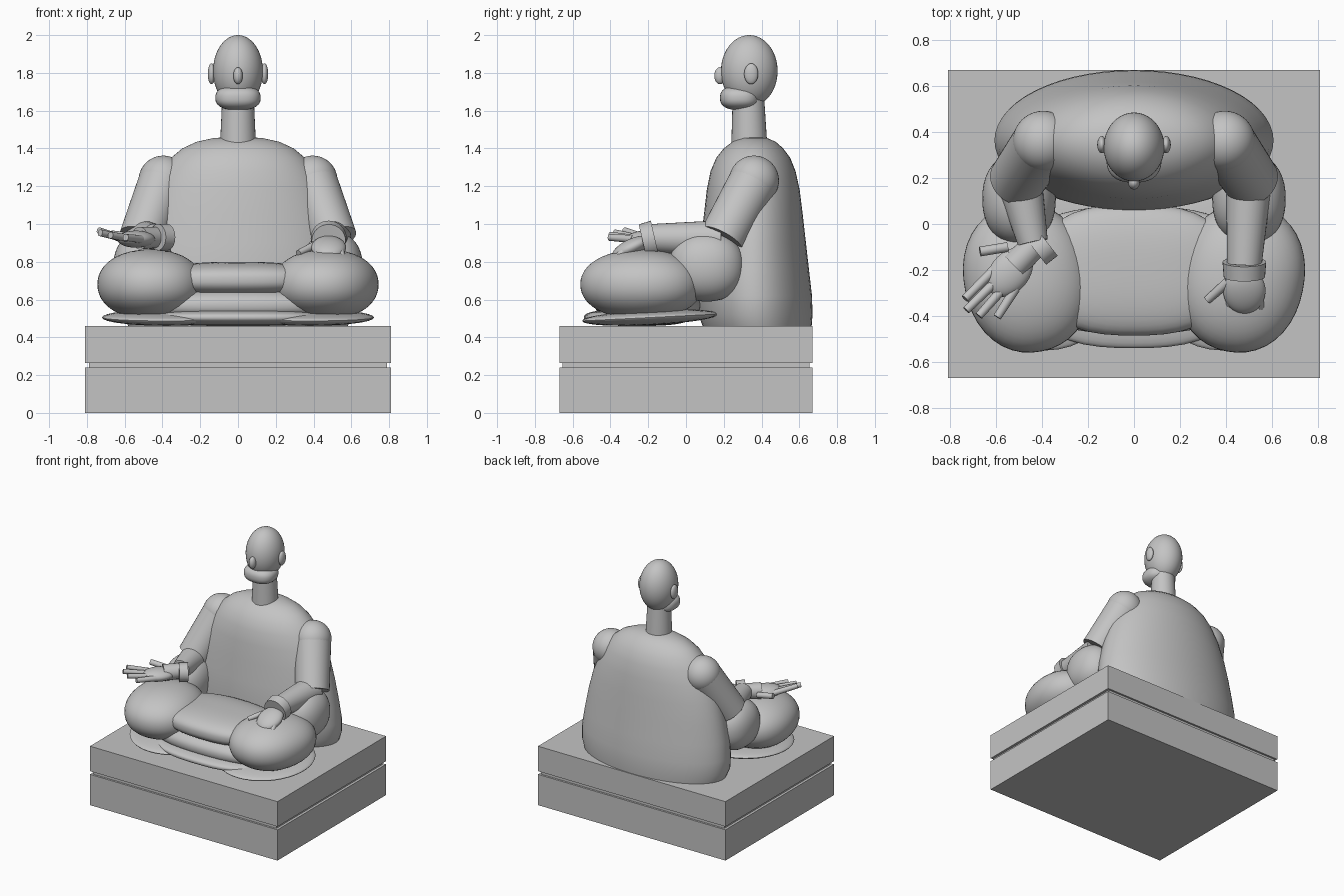
import bpy, bmesh, math
from mathutils import Vector, Matrix

if "Cube" in bpy.data.objects:
    bpy.data.objects.remove(bpy.data.objects["Cube"])

stone = bpy.data.materials.new("grey stone")
stone.diffuse_color = (0.55, 0.55, 0.55, 1)
stone.use_nodes = True
stone.node_tree.nodes["Principled BSDF"].inputs["Base Color"].default_value = stone.diffuse_color


def finish(bm, name, smooth=True, angle=40):
    bmesh.ops.recalc_face_normals(bm, faces=bm.faces)
    me = bpy.data.meshes.new(name)
    bm.to_mesh(me)
    bm.free()
    me.materials.append(stone)
    for p in me.polygons:
        p.use_smooth = smooth
    if smooth:
        me.set_sharp_from_angle(angle=math.radians(angle))
    ob = bpy.data.objects.new(name, me)
    bpy.context.collection.objects.link(ob)
    return ob


def box(name, x, y, z0, z1):
    bm = bmesh.new()
    bmesh.ops.create_cube(bm, size=1)
    for v in bm.verts:
        v.co = Vector((v.co.x * 2 * x, v.co.y * 2 * y, z0 + (v.co.z + 0.5) * (z1 - z0)))
    finish(bm, name, smooth=False)


def blob(name, loc, r, power=2.0, rot_z=0.0, rot_x=0.0):
    """Ellipsoid; a power over 2 makes it boxier."""
    bm = bmesh.new()
    bmesh.ops.create_uvsphere(bm, u_segments=40, v_segments=24, radius=1)
    turn = Matrix.Rotation(rot_z, 3, 'Z') @ Matrix.Rotation(rot_x, 3, 'X')
    for v in bm.verts:
        c = v.co / sum(abs(a) ** power for a in v.co) ** (1 / power)
        v.co = turn @ Vector((c.x * r[0], c.y * r[1], c.z * r[2])) + Vector(loc)
    finish(bm, name)


def tube(name, a, b, r0, r1, segs=32):
    """Tapered cylinder from a to b."""
    a, b = Vector(a), Vector(b)
    bm = bmesh.new()
    bmesh.ops.create_cone(bm, cap_ends=True, segments=segs, radius1=r0, radius2=r1, depth=(b - a).length)
    turn = (b - a).to_track_quat('Z', 'Y').to_matrix().to_4x4()
    bmesh.ops.transform(bm, matrix=Matrix.Translation((a + b) / 2) @ turn, verts=bm.verts)
    finish(bm, name)


def loft(name, rings, segs=56):
    """Ellipse rings given as (z, half width, front y, back y)."""
    bm = bmesh.new()
    loops = []
    for z, w, yf, yb in rings:
        cy, ry = (yf + yb) / 2, (yb - yf) / 2
        loops.append([bm.verts.new((w * math.cos(t), cy + ry * math.sin(t), z))
                      for t in (2 * math.pi * i / segs for i in range(segs))])
    for lo, hi in zip(loops, loops[1:]):
        for i in range(segs):
            j = (i + 1) % segs
            bm.faces.new((lo[i], lo[j], hi[j], hi[i]))
    bm.faces.new(loops[0])
    bm.faces.new(loops[-1])
    finish(bm, name)


# Plinth: two blocks with a recessed joint
box("plinth_lower", 0.81, 0.67, 0, 0.24)
box("plinth_joint", 0.79, 0.655, 0.23, 0.27)
box("plinth_upper", 0.81, 0.67, 0.265, 0.46)

# Robed torso
loft("torso", [
    (0.455, 0.58, 0.09, 0.665), (0.52, 0.605, 0.065, 0.67), (0.62, 0.607, 0.06, 0.667),
    (0.75, 0.59, 0.06, 0.652), (0.90, 0.56, 0.075, 0.635), (1.05, 0.52, 0.095, 0.618),
    (1.18, 0.465, 0.11, 0.602), (1.28, 0.41, 0.13, 0.58), (1.35, 0.355, 0.16, 0.552),
    (1.40, 0.295, 0.20, 0.515), (1.435, 0.22, 0.245, 0.475), (1.455, 0.13, 0.29, 0.43),
    (1.46, 0.05, 0.33, 0.39)])

# Neck and head
tube("neck", (0, 0.335, 1.42), (0, 0.33, 1.68), 0.095, 0.083)
blob("head", (0, 0.335, 1.81), (0.132, 0.15, 0.19))
blob("jaw", (0, 0.285, 1.668), (0.12, 0.105, 0.065), 2.5)
blob("nose", (0, 0.18, 1.785), (0.025, 0.03, 0.045))

# Paired parts
for side, s in (("right", -1), ("left", 1)):
    blob(side + "_ear", (s * 0.14, 0.345, 1.795), (0.02, 0.037, 0.055))
    shoulder, elbow = (s * 0.395, 0.36, 1.23), (s * 0.51, 0.19, 0.92)
    blob(side + "_shoulder", shoulder, (0.132, 0.132, 0.132))
    tube(side + "_upper_arm", shoulder, elbow, 0.13, 0.122)
    blob(side + "_sleeve", (s * 0.5, 0.11, 0.775), (0.16, 0.2, 0.185), 2.2)
    blob(side + "_knee", (s * 0.465, -0.235, 0.68), (0.275, 0.325, 0.185), 2.15, rot_z=-s * 0.2)
    blob(side + "_hem", (s * 0.38, -0.19, 0.505), (0.34, 0.36, 0.04), rot_x=0.05)

# Lap and robe folds
blob("lap", (0, -0.2, 0.705), (0.42, 0.285, 0.095), 2.6)
blob("lower_robe", (0, -0.2, 0.57), (0.55, 0.28, 0.1), 2.4)
blob("front_hem", (0, -0.26, 0.505), (0.46, 0.28, 0.045), 2.6)

# Right forearm with open palm
tube("right_forearm", (-0.5, 0.19, 0.92), (-0.44, -0.08, 0.935), 0.1, 0.066)
tube("right_bracelet", (-0.375, -0.083, 0.93), (-0.425, -0.122, 0.93), 0.07, 0.07)
tube("right_wrist", (-0.42, -0.08, 0.93), (-0.52, -0.18, 0.925), 0.055, 0.06)
blob("right_palm", (-0.54, -0.21, 0.92), (0.085, 0.12, 0.045), rot_z=-0.7)
tube("right_thumb", (-0.55, -0.10, 0.93), (-0.67, -0.12, 0.945), 0.021, 0.021, 16)
for i, (x0, y0, x1, y1) in enumerate([
        (-0.61, -0.20, -0.735, -0.325), (-0.585, -0.235, -0.73, -0.375),
        (-0.555, -0.265, -0.675, -0.4), (-0.515, -0.28, -0.595, -0.405)]):
    tube(f"right_finger_{i + 1}", (x0, y0, 0.92), (x1, y1, 0.965 - 0.012 * i), 0.021, 0.018, 16)

# Left forearm with hand resting on the knee
tube("left_forearm", (0.5, 0.19, 0.92), (0.48, -0.18, 0.925), 0.1, 0.075)
tube("left_bracelet", (0.48, -0.165, 0.925), (0.48, -0.23, 0.91), 0.095, 0.09)
blob("left_palm", (0.48, -0.29, 0.875), (0.092, 0.11, 0.045), rot_x=0.45)
tube("left_thumb", (0.41, -0.25, 0.89), (0.32, -0.33, 0.845), 0.021, 0.018, 16)
for i in range(4):
    x = 0.42 + 0.04 * i
    tube(f"left_finger_{i + 1}", (x, -0.32, 0.865), (x + 0.01 * i - 0.01, -0.4, 0.79), 0.02, 0.018, 16)
